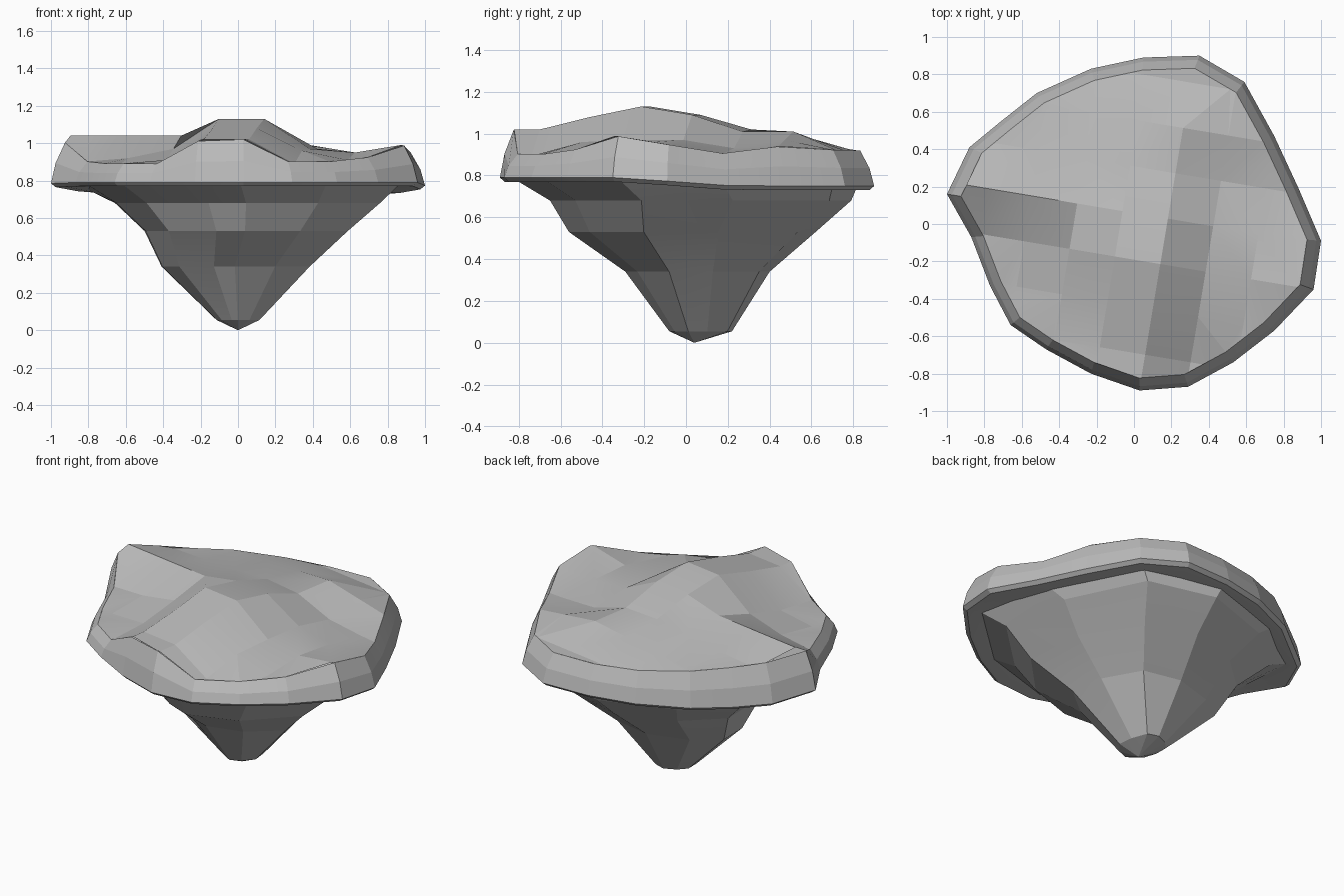
import bpy, bmesh
from mathutils import Vector

cube = bpy.data.objects.get("Cube")
if cube:
    bpy.data.objects.remove(cube, do_unlink=True)

stone = bpy.data.materials.new("grey stone")
stone.use_nodes = True
GREY = (0.5, 0.5, 0.5, 1)
stone.diffuse_color = GREY
shader = next(n for n in stone.node_tree.nodes if n.type == "BSDF_PRINCIPLED")
shader.inputs["Base Color"].default_value = GREY

# Plan outline of the slab, counter-clockwise from the front
OUTLINE = [Vector(p) for p in (
    (.03, -.89), (.29, -.87), (.53, -.74), (.75, -.57), (.96, -.35), (1, -.09), (.88, .19),
    (.75, .47), (.59, .76), (.35, .9), (.05, .89), (-.23, .83), (-.52, .7), (-.71, .55),
    (-.88, .41), (-1, .16), (-.87, -.07), (-.77, -.33), (-.66, -.54), (-.47, -.67), (-.23, -.8))]

# Terrain heights in hundredths, on a slightly turned square grid, front row first
STEP, A0, B0 = .246, -.81, -.68
AXIS_A, AXIS_B = Vector((.986, -.165)), Vector((.165, .986))
HEIGHTS = ((89, 89, 89, 102, 102, 89, 89, 90),
           (89, 89, 91, 107, 108, 96, 91, 93),
           (90, 92, 97, 113, 113, 97, 95, 99),
           (104, 104, 104, 109, 109, 97, 94, 95),
           (97, 98, 100, 102, 101, 93, 91, 90),
           (95, 95, 97, 99, 101, 97, 93, 92),
           (92, 91, 91, 92, 92, 92, 92, 92))


def clamp(v, low, high):
    return max(low, min(high, v))


def terrain(p):
    """Blend the four nearest grid heights."""
    p = Vector((p.x, p.y))
    a = clamp((p.dot(AXIS_A) - A0) / STEP, 0, 6.999)
    b = clamp((p.dot(AXIS_B) - B0) / STEP, 0, 5.999)
    i, j = int(a), int(b)
    a, b = a - i, b - j
    row = [HEIGHTS[j + k][i] * (1 - a) + HEIGHTS[j + k][i + 1] * a for k in (0, 1)]
    return (row[0] * (1 - b) + row[1] * b) / 100


def edge_height(p):
    return .79 - .08 * clamp(p.y + .1 + .2 * p.x, 0, .5)


def skin(bm, upper, lower):
    n = len(upper)
    for i in range(n):
        j = (i + 1) % n
        bm.faces.new((upper[i], lower[i], lower[j], upper[j]))


def finish(bm, name):
    bmesh.ops.remove_doubles(bm, verts=bm.verts, dist=.001)
    bmesh.ops.recalc_face_normals(bm, faces=bm.faces)
    mesh = bpy.data.meshes.new(name)
    bm.to_mesh(mesh)
    bm.free()
    mesh.materials.append(stone)
    obj = bpy.data.objects.new(name, mesh)
    bpy.context.collection.objects.link(obj)
    bpy.ops.object.select_all(action="DESELECT")
    obj.select_set(True)
    bpy.context.view_layer.objects.active = obj
    bpy.ops.object.shade_smooth_by_angle(angle=.14)


# Slab: bevelled rim rings
bm = bmesh.new()
rings = []
for scale, lift in ((.925, None), (.975, .5), (1, 0), (.975, -.02), (.91, -.02), (.65, 0)):
    ring = []
    for p in OUTLINE:
        z = edge_height(p)
        top = terrain(p * .925)
        z = top if lift is None else z + (lift * (top - z) if lift > 0 else lift)
        ring.append(bm.verts.new((p.x * scale, p.y * scale, z)))
    rings.append(ring)
for upper, lower in zip(rings, rings[1:]):
    skin(bm, upper, lower)

# Slab: terrain cut along the grid lines, then raised
land = bmesh.new()
land.faces.new([land.verts.new((p.x * .925, p.y * .925, 0)) for p in OUTLINE])
for axis, start, count in ((AXIS_A, A0, 8), (AXIS_B, B0, 7)):
    for k in range(count):
        bmesh.ops.bisect_plane(land, geom=land.verts[:] + land.edges[:] + land.faces[:],
                               plane_co=(axis * (start + k * STEP)).to_3d(),
                               plane_no=axis.to_3d())
for v in land.verts:
    v.co.z = terrain(v.co)
bmesh.ops.triangulate(land, faces=[f for f in land.faces if len(f.verts) > 4])
scratch = bpy.data.meshes.new("terrain_scratch")
land.to_mesh(scratch)
land.free()
bm.from_mesh(scratch)
bpy.data.meshes.remove(scratch)
finish(bm, "slab")

# Hanging rock: height, left and right extent, front and back extent
LEVELS = ((.77, -.91, .89, -.8, .82), (.68, -.75, .79, -.65, .79), (.53, -.57, .61, -.56, .62),
          (.34, -.46, .4, -.29, .4), (.055, -.13, .12, -.08, .22))
bm = bmesh.new()
rings = []
for z, x0, x1, y0, y1 in LEVELS:
    ring = []
    for p in OUTLINE[::2]:
        x = (x0 + x1) / 2 + p.x * (x1 - x0) / 2
        y = (y0 + y1) / 2 + p.y * (y1 - y0) / 1.78
        ring.append(bm.verts.new((x, y, z - (.02 if z > .7 and y > .1 else 0))))
    rings.append(ring)
for upper, lower in zip(rings, rings[1:]):
    skin(bm, upper, lower)
tip = bm.verts.new((0, .04, 0))
last = rings[-1]
for i, v in enumerate(last):
    bm.faces.new((v, tip, last[(i + 1) % len(last)]))
finish(bm, "hanging_rock")
